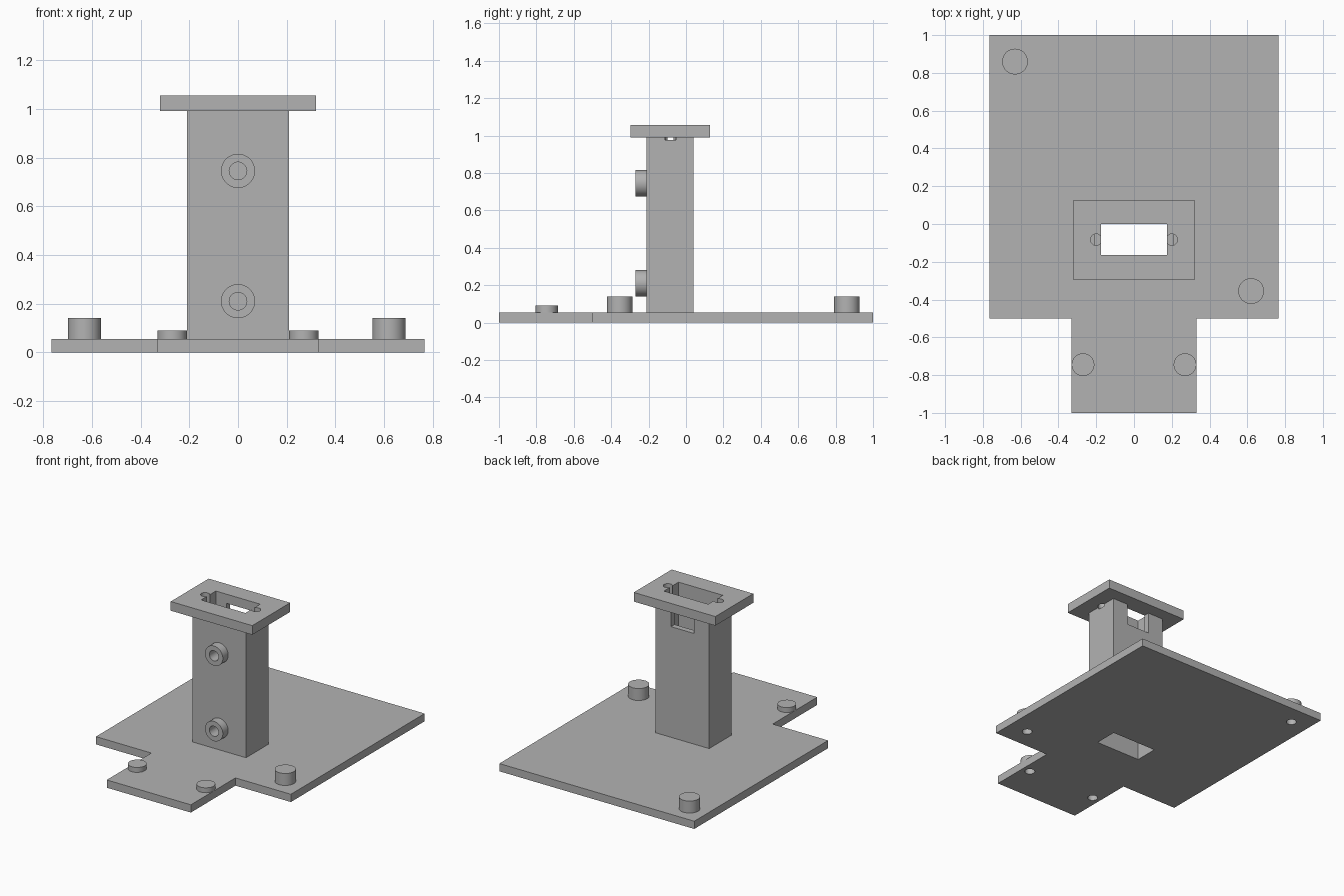
import bpy, bmesh, math
from mathutils import Vector

if "Cube" in bpy.data.objects:
    bpy.data.objects.remove(bpy.data.objects["Cube"], do_unlink=True)

grey = bpy.data.materials.new("plain grey")
grey.use_nodes = True
grey.diffuse_color = (0.45, 0.45, 0.45, 1)
grey.node_tree.nodes["Principled BSDF"].inputs["Base Color"].default_value = grey.diffuse_color


def finish(bm, name):
    bmesh.ops.recalc_face_normals(bm, faces=bm.faces)
    mesh = bpy.data.meshes.new(name)
    bm.to_mesh(mesh)
    bm.free()
    mesh.materials.append(grey)
    obj = bpy.data.objects.new(name, mesh)
    bpy.context.collection.objects.link(obj)
    return obj


def prism(name, outline, z0, z1):
    """Extrude a flat outline upward."""
    bm = bmesh.new()
    face = bm.faces.new([bm.verts.new((x, y, z0)) for x, y in outline])
    side = bmesh.ops.extrude_face_region(bm, geom=[face])["geom"]
    bmesh.ops.translate(bm, vec=(0, 0, z1 - z0),
                        verts=[v for v in side if isinstance(v, bmesh.types.BMVert)])
    return finish(bm, name)


def box(name, x, y0, y1, z0, z1):
    return prism(name, [(-x, y0), (x, y0), (x, y1), (-x, y1)], z0, z1)


def rod(name, start, end, radius):
    """Cylinder between two points."""
    a, b = Vector(start), Vector(end)
    bm = bmesh.new()
    bmesh.ops.create_cone(bm, cap_ends=True, segments=48, radius1=radius,
                          radius2=radius, depth=(b - a).length)
    bmesh.ops.rotate(bm, verts=bm.verts,
                     matrix=(b - a).to_track_quat('Z', 'Y').to_matrix())
    bmesh.ops.translate(bm, verts=bm.verts, vec=(a + b) / 2)
    return finish(bm, name)


def select(obj):
    bpy.ops.object.select_all(action='DESELECT')
    obj.select_set(True)
    bpy.context.view_layer.objects.active = obj


def cut(targets, cutter):
    """Carve the cutter out of every target, then discard it."""
    cutter.hide_render = True
    for obj in targets:
        select(obj)
        mod = obj.modifiers.new("opening", 'BOOLEAN')
        mod.operation, mod.solver, mod.object = 'DIFFERENCE', 'EXACT', cutter
        bpy.ops.object.modifier_apply(modifier=mod.name)
    bpy.data.objects.remove(cutter, do_unlink=True)


BASE, TOP = 0.055, 0.99

# Base plate with its narrower front tongue
base = prism("base_plate", [(-0.33, -1), (0.33, -1), (0.33, -0.5), (0.765, -0.5),
                            (0.765, 1), (-0.765, 1), (-0.765, -0.5), (-0.33, -0.5)], 0, BASE)

# Hollow column and top flange
column = box("column", 0.21, -0.21, 0.04, BASE, TOP)
flange = box("top_flange", 0.32, -0.297, 0.128, TOP, 1.055)
cut([base, column, flange], box("shaft", 0.174, -0.165, 0, -0.1, 1.2))

# Notch in the back wall under the flange
cut([column], box("back_notch", 0.09, -0.05, 0.1, 0.84, 1.1))

# Screw holes beside the flange opening
for x in (-0.2, 0.2):
    cut([column, flange], rod("screw_hole", (x, -0.083, 0.975), (x, -0.083, 1.2), 0.03))

parts = [base, column, flange]

# Round posts on the base, with blind screw holes from below
for name, x, y, radius, top in (("left_tall_post", 0.62, -0.355, 0.068, 0.14),
                                ("right_tall_post", -0.63, 0.86, 0.068, 0.14),
                                ("left_short_post", 0.27, -0.745, 0.06, 0.09),
                                ("right_short_post", -0.27, -0.745, 0.06, 0.09)):
    post = rod(name, (x, y, BASE), (x, y, top), radius)
    cut([base, post], rod("post_hole", (x, y, -0.1), (x, y, top - 0.015), 0.033))
    parts.append(post)

# Ring bosses on the column front
for name, z in (("lower_boss", 0.21), ("upper_boss", 0.745)):
    boss = rod(name, (0, -0.27, z), (0, -0.21, z), 0.07)
    cut([column, boss], rod("boss_hole", (0, -0.4, z), (0, -0.1, z), 0.036))
    parts.append(boss)

for obj in parts:
    select(obj)
    bpy.ops.object.shade_smooth_by_angle(angle=math.radians(30))
